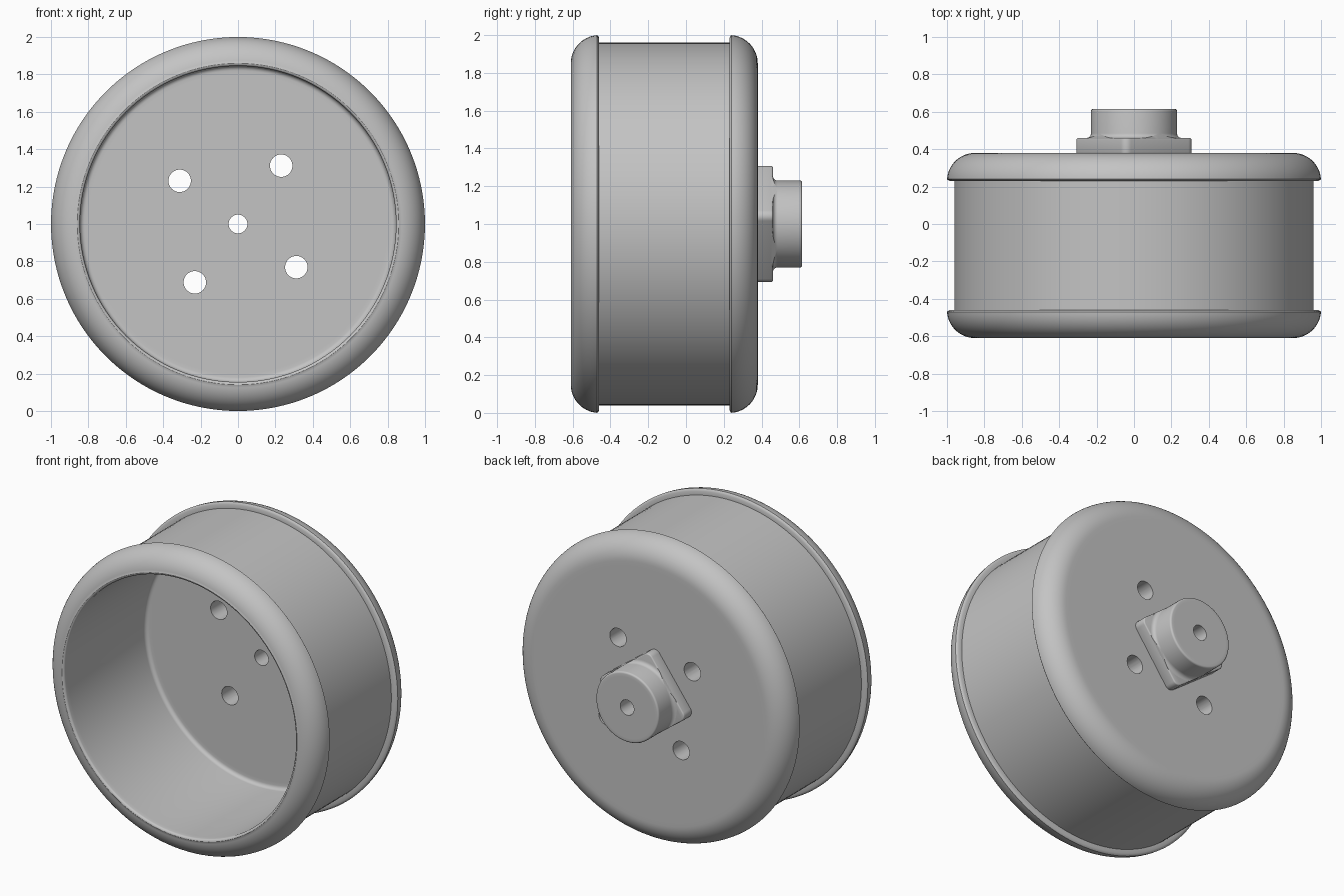
import bpy, bmesh
from math import pi, cos, sin, radians
from mathutils import Vector, Matrix

if "Cube" in bpy.data.objects:
    bpy.data.objects.remove(bpy.data.objects["Cube"], do_unlink=True)

GREY = (0.55, 0.55, 0.55, 1)
grey = bpy.data.materials.new("plain_grey")
grey.diffuse_color = GREY
grey.use_nodes = True
grey.node_tree.nodes["Principled BSDF"].inputs["Base Color"].default_value = GREY

AXLE = Vector((0, 0, 1))
HOLE_ANGLE = radians(53.5)
BORE = 0.05


def finish(name, bm):
    bmesh.ops.recalc_face_normals(bm, faces=bm.faces)
    mesh = bpy.data.meshes.new(name)
    bm.to_mesh(mesh)
    bm.free()
    mesh.materials.append(grey)
    obj = bpy.data.objects.new(name, mesh)
    obj.location = AXLE
    bpy.context.collection.objects.link(obj)
    return obj


def arc(r, y, radius, start, end, steps=8):
    """Points (radius, depth) along a circular arc, angles in degrees."""
    angles = [radians(start + (end - start) * i / steps) for i in range(steps + 1)]
    return [(r + radius * cos(a), y + radius * sin(a)) for a in angles]


def revolve(name, profile, steps=128):
    """Turn a closed (radius, depth) profile around the axle."""
    bm = bmesh.new()
    verts = [bm.verts.new((r, y, 0)) for r, y in profile]
    edges = [bm.edges.new((a, b)) for a, b in zip(verts, verts[1:] + verts[:1])]
    bmesh.ops.spin(bm, geom=verts + edges, cent=(0, 0, 0), axis=(0, 1, 0),
                   angle=2 * pi, steps=steps)
    bmesh.ops.remove_doubles(bm, verts=bm.verts, dist=0.00001)
    return finish(name, bm)


def prism(name, outline, y0, y1):
    """Extrude an (x, z) outline along the axle."""
    bm = bmesh.new()
    face = bm.faces.new([bm.verts.new((x, y0, z)) for x, z in outline])
    new = bmesh.ops.extrude_face_region(bm, geom=[face])["geom"]
    bmesh.ops.translate(bm, vec=(0, y1 - y0, 0),
                        verts=[v for v in new if isinstance(v, bmesh.types.BMVert)])
    return finish(name, bm)


def activate(obj):
    bpy.ops.object.select_all(action="DESELECT")
    obj.select_set(True)
    bpy.context.view_layer.objects.active = obj


def combine(obj, tool, operation):
    mod = obj.modifiers.new("cut", "BOOLEAN")
    mod.operation, mod.object, mod.solver = operation, tool, "EXACT"
    activate(obj)
    bpy.ops.object.modifier_apply(modifier=mod.name)
    bpy.data.objects.remove(tool, do_unlink=True)


def circle(x, z, radius, steps=40):
    return [(x + radius * cos(2 * pi * i / steps), z + radius * sin(2 * pi * i / steps))
            for i in range(steps)]


def rounded_square(half, radius):
    """Square outline with flats facing the bolt holes."""
    pts = []
    for k in range(4):
        c = Matrix.Rotation(k * pi / 2, 2) @ Vector((half - radius, half - radius))
        pts += arc(c.x, c.y, radius, 90 * k, 90 * k + 90, 6)
    turn = Matrix.Rotation(HOLE_ANGLE, 2)
    return [tuple(turn @ Vector(p)) for p in pts]


# Wheel body: cup with a rolled flange at each end
body = revolve("wheel_body",
               [(BORE, 0.38), (0.82, 0.38)]
               + arc(0.85, 0.23, 0.15, 90, 4, 14)
               + [(0.995, 0.235), (0.985, 0.23), (0.96, 0.23),
                  (0.96, -0.46), (0.985, -0.46), (0.995, -0.465)]
               + arc(0.85, -0.46, 0.15, -4, -86, 14)
               + arc(0.86, -0.595, 0.015, -90, -180, 4)
               + [(0.845, -0.57)]
               + arc(0.82, 0.22, 0.025, 0, 90, 5)
               + [(0.80, 0.245), (BORE, 0.245)])

# Four bolt holes through the back wall
for k in range(4):
    a = HOLE_ANGLE + k * pi / 2
    drill = prism("drill", circle(0.388 * cos(a), 0.388 * sin(a), 0.06), 0.1, 0.5)
    combine(body, drill, "DIFFERENCE")

# Square plate behind the wheel, softened along its outer edge
plate = prism("hub_plate", rounded_square(0.231, 0.04), 0.375, 0.46)
bevel = plate.modifiers.new("soft_edge", "BEVEL")
bevel.width, bevel.segments, bevel.limit_method = 0.008, 3, "ANGLE"
bevel.angle_limit = radians(50)
activate(plate)
bpy.ops.object.modifier_apply(modifier=bevel.name)
combine(plate, prism("drill", circle(0, 0, BORE, 128), 0.3, 0.5), "DIFFERENCE")

# Round boss with a fillet that is trimmed by the plate's flats
boss = revolve("hub_boss",
               [(BORE, 0.44), (0.255, 0.44), (0.255, 0.46)]
               + arc(0.255, 0.485, 0.025, 270, 180, 6)
               + arc(0.218, 0.603, 0.012, 0, 90, 4)
               + [(0.20, 0.615), (BORE, 0.615)], 96)
combine(boss, prism("trim", rounded_square(0.2305, 0.04), 0.4, 0.7), "INTERSECT")

for obj in (body, plate, boss):
    activate(obj)
    bpy.ops.object.shade_smooth_by_angle(angle=radians(35))
